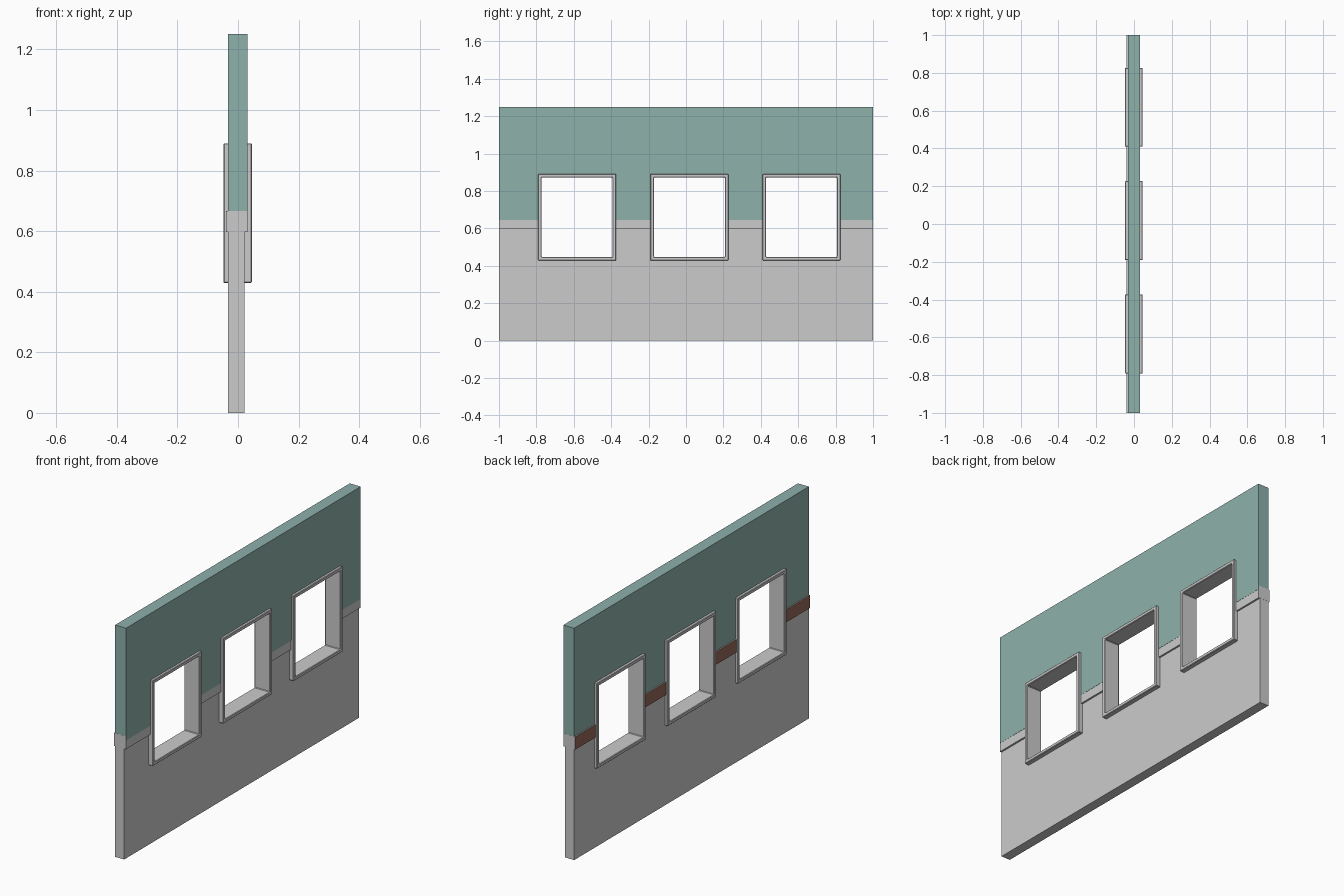
import bpy, bmesh
from mathutils import Matrix, Vector

if "Cube" in bpy.data.objects:
    bpy.data.objects.remove(bpy.data.objects["Cube"])


def box(bm, lo, hi):
    lo, hi = Vector(lo), Vector(hi)
    m = Matrix.Translation((lo + hi) / 2) @ Matrix.Diagonal((*(hi - lo), 1))
    return bmesh.ops.create_cube(bm, size=1, matrix=m)["verts"]


def finish(bm, name, mats=()):
    mesh = bpy.data.meshes.new(name)
    bm.to_mesh(mesh)
    bm.free()
    for m in mats:
        mesh.materials.append(m)
    ob = bpy.data.objects.new(name, mesh)
    bpy.context.collection.objects.link(ob)
    return ob


def material(name, color):
    m = bpy.data.materials.new(name)
    m.diffuse_color = (*color, 1)
    m.use_nodes = True
    m.node_tree.nodes["Principled BSDF"].inputs["Base Color"].default_value = m.diffuse_color
    return m


green = material("green_paint", (0.27, 0.44, 0.41))
brown = material("brown_trim", (0.30, 0.14, 0.10))
grey = material("grey_trim", (0.8, 0.8, 0.8))

# Window layout: outer frame edges along y, outer heights, frame width
WINDOWS = [(-0.791, -0.373), (-0.191, 0.227), (0.409, 0.827)]
Z0, Z1, W = 0.429, 0.89, 0.019

# Hidden cutter, ending inside the frame thickness
bm = bmesh.new()
for a, b in WINDOWS:
    box(bm, (-0.2, a + W / 2, Z0 + W / 2), (0.2, b - W / 2, Z1 - W / 2))
cutter = finish(bm, "window_cutter")
cutter.hide_render = True
cutter.hide_viewport = True

# Wall halves; ends sit just inside the trim ends
for name, lo, hi, mats in (
        ("lower_wall", (-0.033, -0.9995, 0), (0.021, 0.9995, 0.645), ()),
        ("upper_wall", (-0.033, -0.9995, 0.645), (0.032, 0.9995, 1.25), (green,))):
    bm = bmesh.new()
    box(bm, lo, hi)
    wall = finish(bm, name, mats)
    cut = wall.modifiers.new("window_holes", "BOOLEAN")
    cut.object = cutter
    cut.operation = "DIFFERENCE"
    cut.solver = "EXACT"

# Window frames: bevelled rectangular rings
for i, (a, b) in enumerate(WINDOWS):
    bm = bmesh.new()
    rings = []
    for x in (-0.048, 0.046):
        for d in (0, W):
            rings.append([bm.verts.new((x, y, z)) for y, z in (
                (a + d, Z0 + d), (b - d, Z0 + d), (b - d, Z1 - d), (a + d, Z1 - d))])
    back_out, back_in, front_out, front_in = rings
    for p, q in ((back_out, back_in), (back_in, front_in),
                 (front_in, front_out), (front_out, back_out)):
        for k in range(4):
            n = (k + 1) % 4
            bm.faces.new((p[k], p[n], q[n], q[k]))
    bmesh.ops.recalc_face_normals(bm, faces=bm.faces)
    frame = finish(bm, f"window_frame_{i + 1}")
    bevel = frame.modifiers.new("edge_bevel", "BEVEL")
    bevel.width = 0.003
    bevel.segments = 1

# Trim rail between the windows, brown on its -x face
stops = [-1.0] + [v for a, b in WINDOWS for v in (a + W / 2, b - W / 2)] + [1.0]
bm = bmesh.new()
for a, b in zip(stops[::2], stops[1::2]):
    box(bm, (-0.039, a, 0.597), (0.031, b, 0.667))
bm.normal_update()
for f in bm.faces:
    f.material_index = 1 if f.normal.x < -0.5 else 0
finish(bm, "trim_rail", (grey, brown))
